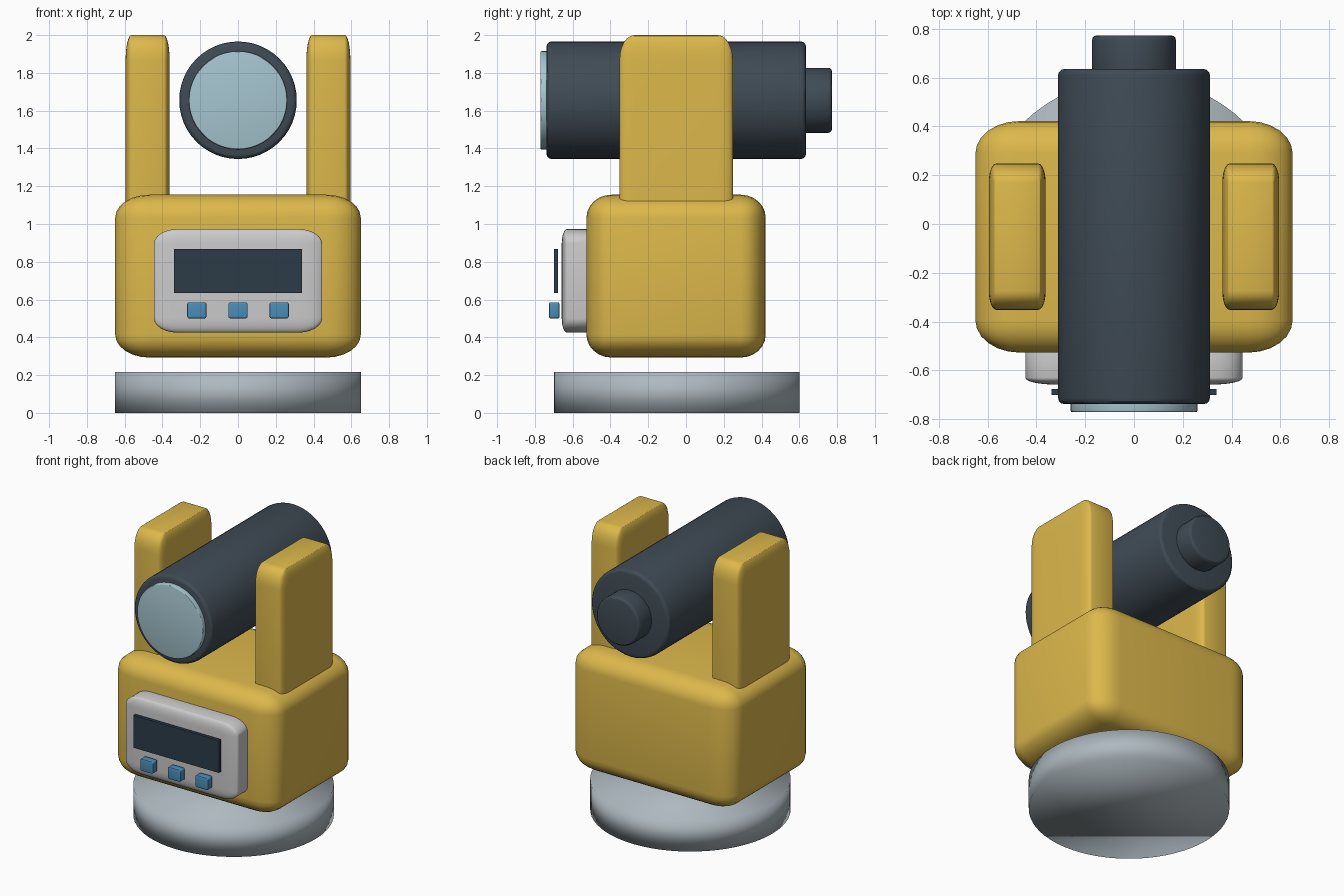
import bpy, bmesh, math
from mathutils import Matrix

if "Cube" in bpy.data.objects:
    bpy.data.objects.remove(bpy.data.objects["Cube"])


def material(name, rgb):
    m = bpy.data.materials.new(name)
    m.diffuse_color = (*rgb, 1)
    m.use_nodes = True
    m.node_tree.nodes["Principled BSDF"].inputs["Base Color"].default_value = m.diffuse_color
    return m


yellow = material("yellow_paint", (0.72, 0.48, 0.07))
dark = material("dark_slate", (0.05, 0.07, 0.09))
glass = material("lens_glass", (0.38, 0.56, 0.63))
screen_mat = material("screen_glass", (0.025, 0.045, 0.065))
blue = material("button_blue", (0.07, 0.27, 0.48))
light = material("panel_grey", (0.62, 0.63, 0.65))
metal = material("base_metal", (0.42, 0.48, 0.52))


def finish(bm, name, mat, angle=30):
    bmesh.ops.recalc_face_normals(bm, faces=bm.faces)
    me = bpy.data.meshes.new(name)
    bm.to_mesh(me)
    bm.free()
    ob = bpy.data.objects.new(name, me)
    bpy.context.collection.objects.link(ob)
    me.materials.append(mat)
    bpy.ops.object.select_all(action='DESELECT')
    ob.select_set(True)
    bpy.context.view_layer.objects.active = ob
    if angle is None:
        bpy.ops.object.shade_smooth()
    else:
        bpy.ops.object.shade_smooth_by_angle(angle=math.radians(angle))
    return ob


def box(name, mat, lo, hi, bevel=0.0, segs=6):
    """Box between two corners; bevel is a fraction of each dimension."""
    bm = bmesh.new()
    bmesh.ops.create_cube(bm, size=1)
    if bevel:
        bmesh.ops.bevel(bm, geom=bm.edges[:], offset=bevel, segments=segs,
                        profile=0.5, affect='EDGES')
    size = [h - l for l, h in zip(lo, hi)]
    mid = [(h + l) / 2 for l, h in zip(lo, hi)]
    bmesh.ops.scale(bm, vec=size, verts=bm.verts)
    bmesh.ops.translate(bm, vec=mid, verts=bm.verts)
    return finish(bm, name, mat)


def barrel(name, mat, r, y0, y1, z, bevel, segs=3):
    """Cylinder along y with rounded rims."""
    bm = bmesh.new()
    bmesh.ops.create_cone(bm, cap_ends=True, segments=48, radius1=r, radius2=r, depth=y1 - y0)
    rims = [e for e in bm.edges if abs(e.verts[0].co.z - e.verts[1].co.z) < 1e-5]
    bmesh.ops.bevel(bm, geom=rims, offset=bevel, segments=segs, profile=0.5, affect='EDGES')
    bm.transform(Matrix.Translation((0, (y0 + y1) / 2, z)) @ Matrix.Rotation(math.pi / 2, 4, 'X'))
    return finish(bm, name, mat)


# Round base plate, softly shaded
bm = bmesh.new()
bmesh.ops.create_cone(bm, cap_ends=True, segments=64, radius1=0.65, radius2=0.65, depth=0.217,
                      matrix=Matrix.Translation((0, -0.05, 0.1085)))
finish(bm, "base_plate", metal, None)

# Rounded housing and two standards
box("housing", yellow, (-0.65, -0.527, 0.293), (0.65, 0.422, 1.155), 0.14)
for side, x0, x1 in (("left", -0.595, -0.362), ("right", 0.362, 0.595)):
    box(side + "_standard", yellow, (x0, -0.352, 0.98), (x1, 0.248, 2.0), 0.13)

# Control panel with screen and keys
box("control_panel", light, (-0.445, -0.658, 0.425), (0.445, -0.46, 0.973), 0.14)
box("screen", screen_mat, (-0.338, -0.70, 0.636), (0.338, -0.677, 0.868))
for i in (-1, 0, 1):
    x = i * 0.218
    box(f"button_{i + 2}", blue, (x - 0.051, -0.725, 0.50), (x + 0.051, -0.67, 0.585), 0.12, 3)

# Telescope
barrel("telescope_tube", dark, 0.311, -0.738, 0.635, 1.655, 0.025)
barrel("objective_lens", glass, 0.26, -0.771, -0.70, 1.655, 0.007)
barrel("eyepiece", dark, 0.172, 0.58, 0.773, 1.655, 0.02)
